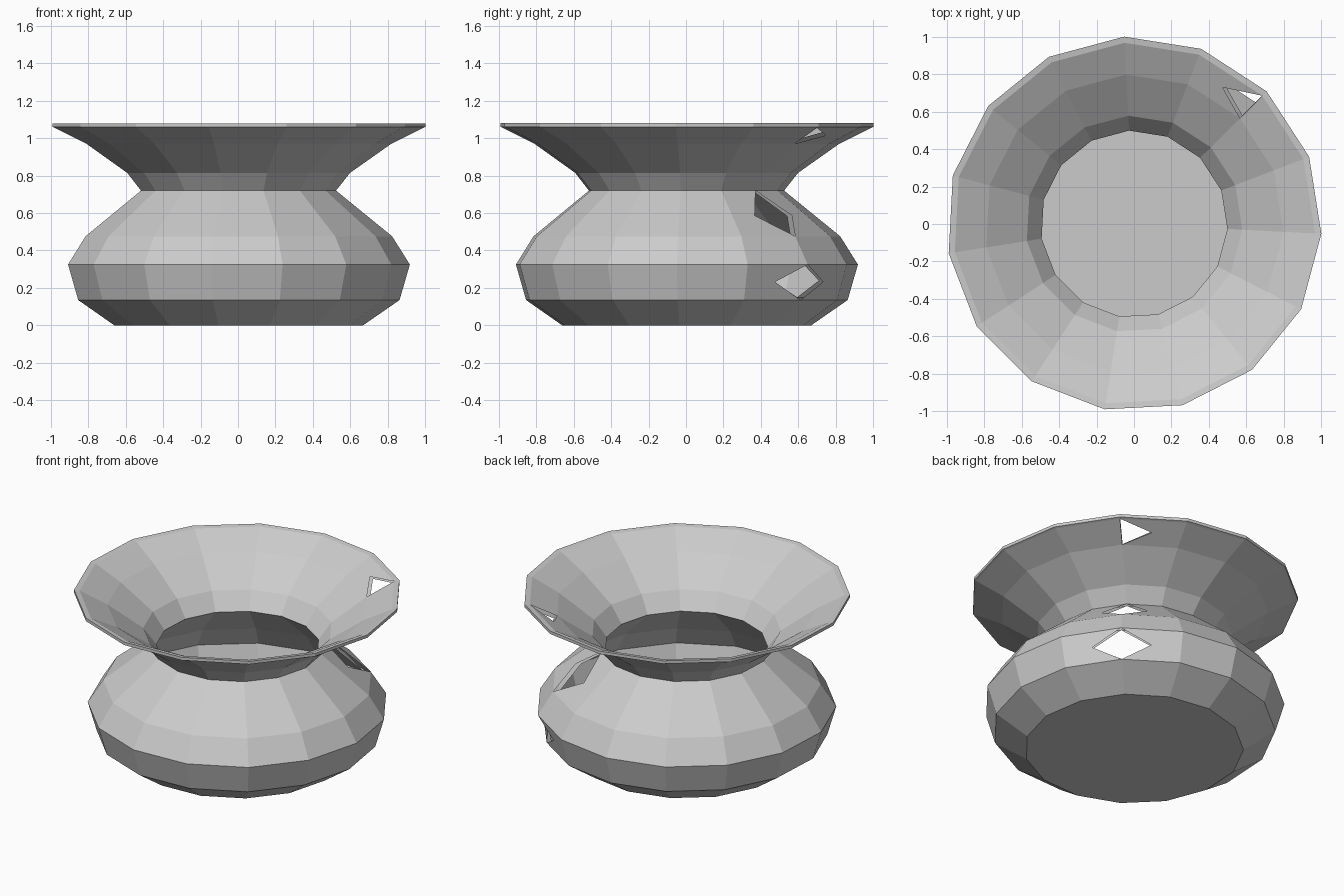
import bpy, bmesh, math

SIDES = 15
SEAM = math.radians(45)

cube = bpy.data.objects.get("Cube")
if cube:
    bpy.data.objects.remove(cube, do_unlink=True)

# Plain grey clay
clay = bpy.data.materials.new("grey clay")
clay.use_nodes = True
clay.diffuse_color = (0.6, 0.6, 0.6, 1)
clay.node_tree.nodes["Principled BSDF"].inputs["Base Color"].default_value = (0.6, 0.6, 0.6, 1)

# (radius, height): up the outer wall, over the lip, down the inner wall
OUTER = [(0.67, 0), (0.865, 0.135), (0.92, 0.325), (0.825, 0.476), (0.525, 0.72),
         (0.60, 0.815), (0.82, 0.97), (0.99, 1.055), (1.003, 1.06), (1.003, 1.08)]
INNER = [(0.97, 1.075), (0.80, 0.985), (0.58, 0.83), (0.50, 0.72), (0.79, 0.47),
         (0.89, 0.325), (0.84, 0.15), (0.65, 0.025)]

bm = bmesh.new()


def ring(radius, height):
    turn = 2 * math.pi / SIDES
    return [bm.verts.new((radius * math.cos(SEAM + i * turn),
                          radius * math.sin(SEAM + i * turn), height))
            for i in range(SIDES)]


# Faceted double wall with a flat base and inner floor
rings = [ring(r, z) for r, z in OUTER + INNER]
walls = []
for low, high in zip(rings, rings[1:]):
    walls.append([bm.faces.new((low[i], low[(i + 1) % SIDES],
                                high[(i + 1) % SIDES], high[i]))
                  for i in range(SIDES)])
bm.faces.new(rings[0][::-1])
bm.faces.new(rings[-1])
bmesh.ops.recalc_face_normals(bm, faces=bm.faces[:])

# Broken triangular chips beside the seam, through both walls
seam_verts = {loop[0] for loop in rings}
chipped = []
for outer_band, inner_band, columns in ((1, 15, (0, -1)), (3, 13, (0, -1)), (6, 10, (0,))):
    for column in columns:
        chipped += [walls[outer_band][column], walls[inner_band][column]]
pieces = bmesh.ops.poke(bm, faces=chipped)["faces"]
chips = [f for f in pieces if sum(v in seam_verts for v in f.verts) == 2]
bmesh.ops.delete(bm, geom=chips, context='FACES')

mesh = bpy.data.meshes.new("flared_pot")
bm.to_mesh(mesh)
bm.free()
mesh.materials.append(clay)
pot = bpy.data.objects.new("flared_pot", mesh)
bpy.context.collection.objects.link(pot)
